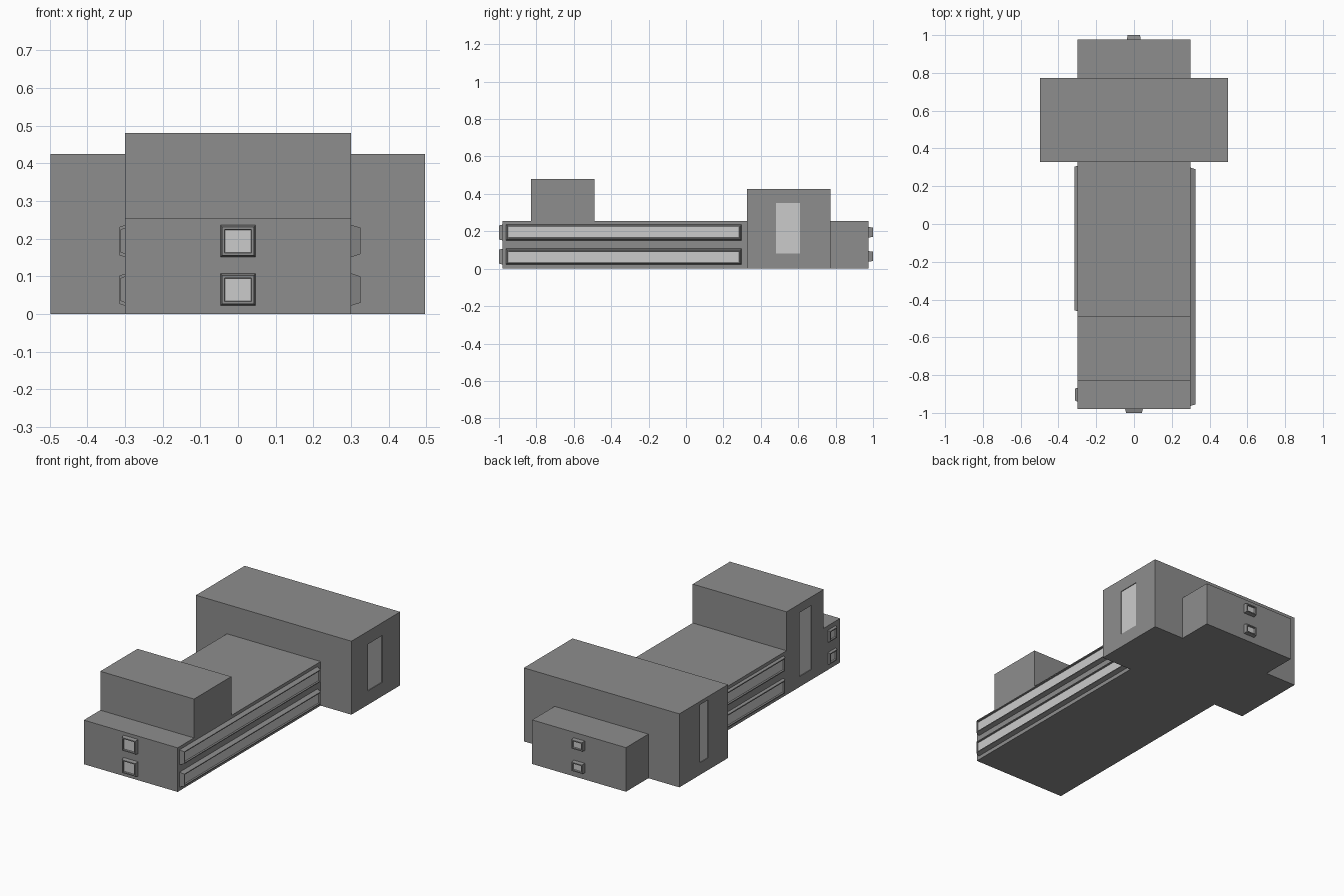
import bpy, bmesh
from mathutils import Vector

if "Cube" in bpy.data.objects:
    bpy.data.objects.remove(bpy.data.objects["Cube"])


def material(name, v):
    m = bpy.data.materials.new(name)
    m.diffuse_color = (v, v, v, 1)
    m.use_nodes = True
    m.node_tree.nodes["Principled BSDF"].inputs["Base Color"].default_value = m.diffuse_color
    return m


WALL = material("wall_grey", 0.27)
GLASS = material("pane_grey", 0.8)


def finish(name, bm, mats):
    me = bpy.data.meshes.new(name)
    bm.to_mesh(me)
    bm.free()
    for m in mats:
        me.materials.append(m)
    ob = bpy.data.objects.new(name, me)
    bpy.context.collection.objects.link(ob)
    return ob


def prism(name, profile, x0, x1):
    """Extrude a (y, z) profile along x."""
    bm = bmesh.new()
    face = bm.faces.new([bm.verts.new((x0, y, z)) for y, z in profile])
    ext = bmesh.ops.extrude_face_region(bm, geom=[face])
    verts = [v for v in ext["geom"] if isinstance(v, bmesh.types.BMVert)]
    bmesh.ops.translate(bm, verts=verts, vec=(x1 - x0, 0, 0))
    bmesh.ops.recalc_face_normals(bm, faces=bm.faces)
    return finish(name, bm, [WALL])


def box(name, x0, x1, y0, y1, z0, z1):
    return prism(name, [(y0, z0), (y1, z0), (y1, z1), (y0, z1)], x0, x1)


def combine(target, other, operation):
    mod = target.modifiers.new("combine", 'BOOLEAN')
    mod.object, mod.operation, mod.solver = other, operation, 'EXACT'
    bpy.context.view_layer.objects.active = target
    bpy.ops.object.modifier_apply(modifier=mod.name)
    bpy.data.objects.remove(other)


def wall_axes(side, offset):
    """Origin, horizontal axis and outward normal of a wall."""
    n = Vector({'right': (1, 0, 0), 'left': (-1, 0, 0),
                'front': (0, -1, 0), 'back': (0, 1, 0)}[side])
    u = Vector((0, 1, 0)) if n.x else Vector((1, 0, 0))
    return n * offset, u, n


def loops_mesh(name, side, offset, loops):
    """Bridge rectangles (u0, u1, z0, z1, depth) outward in; cap the last with a pane."""
    o, u, n = wall_axes(side, offset)
    up = Vector((0, 0, 1))
    bm = bmesh.new()
    rings = [[bm.verts.new(o + u * a + up * b + n * d)
              for a, b in ((u0, z0), (u1, z0), (u1, z1), (u0, z1))]
             for u0, u1, z0, z1, d in loops]
    for r, s in zip(rings, rings[1:]):
        for i in range(4):
            j = (i + 1) % 4
            bm.faces.new((r[i], r[j], s[j], s[i]))
    bm.faces.new(rings[-1]).material_index = 1
    if u.cross(up).dot(n) < 0:
        bmesh.ops.reverse_faces(bm, faces=bm.faces)
    return finish(name, bm, [WALL, GLASS])


def window(name, side, offset, u0, u1, z0, z1, depth, taper, lip, inset=0.008):
    def rect(k, d):
        return (u0 + k, u1 - k, z0 + k, z1 - k, d)
    loops_mesh(name, side, offset,
               [rect(0, 0), rect(taper, depth), rect(taper + lip, depth),
                rect(taper + lip + 0.002, depth - inset)])


# Main hall with front tower, one continuous side profile
building = prism("building", [(-0.98, 0), (0.977, 0), (0.977, 0.255), (-0.49, 0.255),
                              (-0.49, 0.48), (-0.83, 0.48), (-0.83, 0.255),
                              (-0.98, 0.255)], -0.3, 0.3)

# Taller cross wing
combine(building, box("cross_wing", -0.498, 0.497, 0.327, 0.772, 0, 0.425), 'UNION')

# Tall panes, set slightly into the walls
R = 0.005
for name, side, x, y0, y1, z0, z1 in (
        ("wing_right_pane", 'right', 0.497, 0.48, 0.61, 0.08, 0.35),
        ("wing_left_pane", 'left', 0.498, 0.51, 0.585, 0.07, 0.405),
        ("tower_left_pane", 'left', 0.3, -0.72, -0.61, 0.06, 0.43)):
    s = 1 if side == 'right' else -1
    xs = sorted((s * (x - R), s * (x + R)))
    combine(building, box("pane_cutter", *xs, y0, y1, z0, z1), 'DIFFERENCE')
    loops_mesh(name, side, x, [(y0, y1, z0, z1, -R + 0.0005)])

# Framed windows on two floors
for floor, dz in (("lower", 0.0), ("upper", 0.129)):
    window(floor + "_right_ribbon", 'right', 0.3, -0.963, 0.298,
           0.022 + dz, 0.108 + dz, 0.025, 0.008, 0.005)
    window(floor + "_left_ribbon", 'left', 0.3, -0.462, 0.308,
           0.022 + dz, 0.107 + dz, 0.015, 0.005, 0.006)
    window(floor + "_left_window", 'left', 0.3, -0.94, -0.867,
           0.03 + dz, 0.1 + dz, 0.012, 0.005, 0.006)
    window(floor + "_front_window", 'front', 0.98, -0.047, 0.047,
           0.022 + dz, 0.107 + dz, 0.02, 0.005, 0.006)
    window(floor + "_back_window", 'back', 0.977, -0.037, 0.035,
           0.038 + dz, 0.094 + dz, 0.023, 0.003, 0.006)
